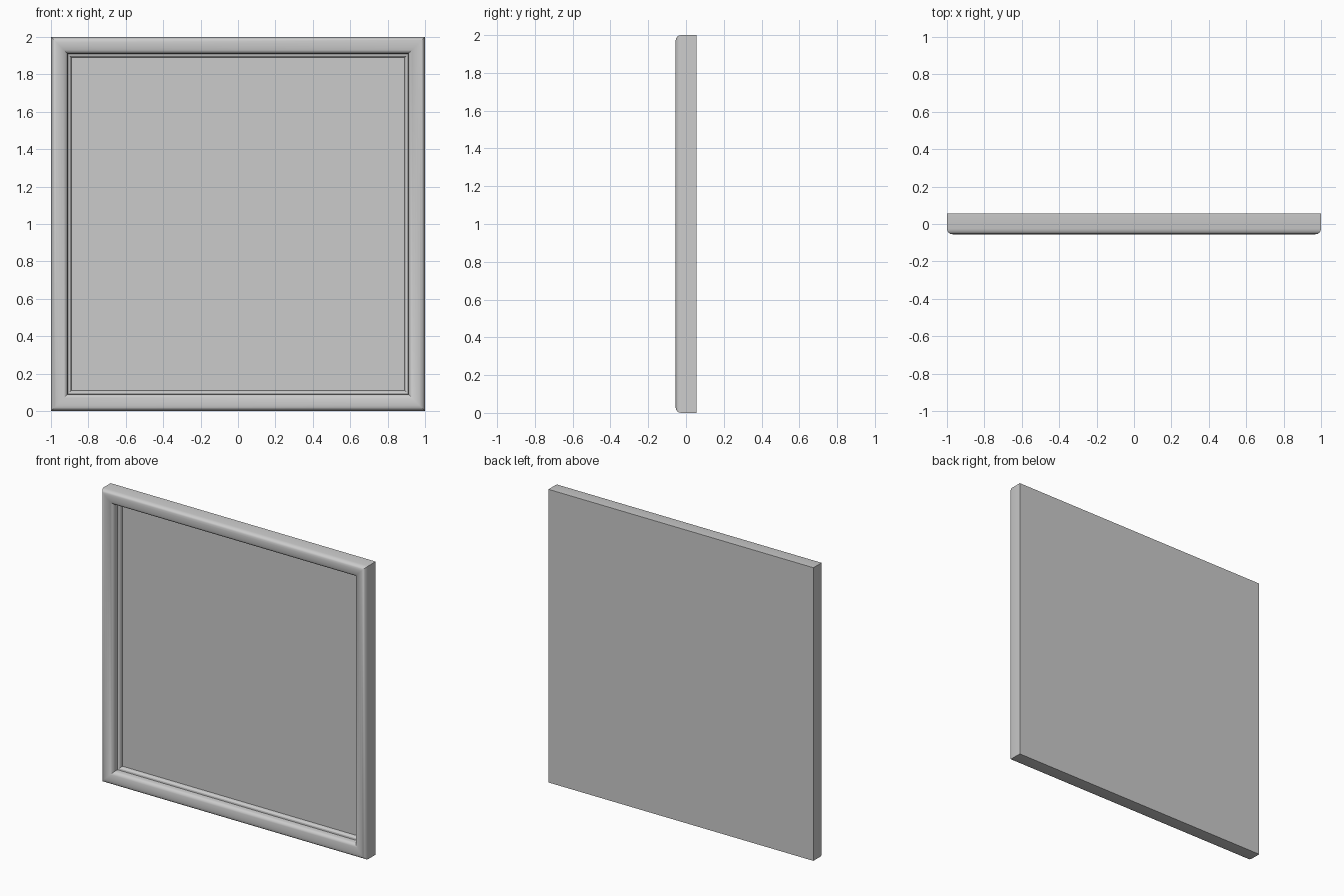
import bpy, bmesh

if "Cube" in bpy.data.objects:
    bpy.data.objects.remove(bpy.data.objects["Cube"])

HALF = 1.0      # half of the outer size
BACK = 0.055    # y of the flat back
PANEL_Y = 0.025 # y of the recessed panel


def make_object(name, bm):
    bmesh.ops.recalc_face_normals(bm, faces=bm.faces[:])
    mesh = bpy.data.meshes.new(name)
    bm.to_mesh(mesh)
    bm.free()
    obj = bpy.data.objects.new(name, mesh)
    bpy.context.collection.objects.link(obj)
    return obj


# Moulding section: (inset from the outer edge, y), from back edge to panel rim
profile = [
    (0.0, BACK), (0.0, -0.025), (0.003, -0.038), (0.009, -0.047),
    (0.018, -0.053), (0.030, -0.055), (0.045, -0.0545), (0.058, -0.052),
    (0.070, -0.048), (0.080, -0.042), (0.086, -0.035), (0.089, -0.025),
    (0.090, 0.0), (0.099, 0.001), (0.104, 0.005), (0.107, 0.012),
    (0.110, PANEL_Y), (0.110, PANEL_Y + 0.01),
]

# Frame: mitred square rings lofted along the section, with a closed flat back
bm = bmesh.new()
rings = []
for inset, y in profile:
    h = HALF - inset
    rings.append([bm.verts.new((sx * h, y, HALF + sz * h))
                  for sx, sz in ((-1, -1), (1, -1), (1, 1), (-1, 1))])
for a, b in zip(rings, rings[1:]):
    for i in range(4):
        j = (i + 1) % 4
        bm.faces.new((a[i], a[j], b[j], b[i]))
bm.faces.new(rings[0])
bm.faces.new(rings[-1])
frame = make_object("frame_moulding", bm)

# Smooth along the rails, crisp at the mitres and steps
bpy.context.view_layer.objects.active = frame
frame.select_set(True)
bpy.ops.object.shade_smooth_by_angle(angle=0.6)
frame.select_set(False)

# Recessed flat panel set inside the frame
bm = bmesh.new()
bmesh.ops.create_cube(bm, size=1.0)
w = 2 * (HALF - 0.110)
for v in bm.verts:
    v.co = (v.co.x * w, PANEL_Y + 0.01 + v.co.y * 0.02, HALF + v.co.z * w)
make_object("recessed_panel", bm)
